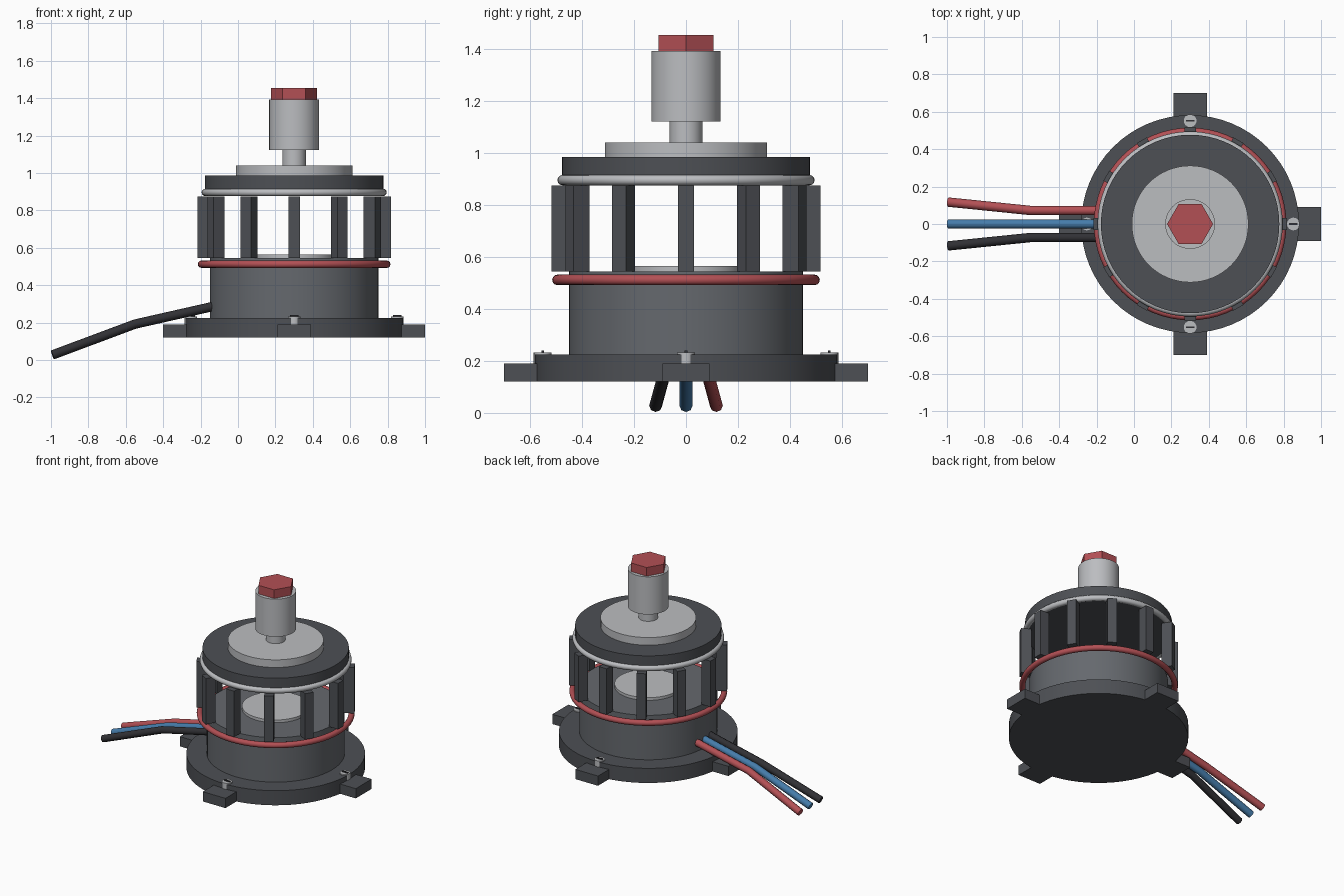
import bpy
import math
from mathutils import Vector

if "Cube" in bpy.data.objects:
    bpy.data.objects.remove(bpy.data.objects["Cube"])

CX = 0.3  # motor axis


def material(name, rgb):
    m = bpy.data.materials.new(name)
    m.diffuse_color = (*rgb, 1)
    m.use_nodes = True
    m.node_tree.nodes["Principled BSDF"].inputs["Base Color"].default_value = m.diffuse_color
    return m


RED = material("red", (0.45, 0.08, 0.09))
BLUE = material("blue", (0.06, 0.2, 0.4))
BLACK = material("black", (0.03, 0.03, 0.035))
DARK = material("dark_grey", (0.075, 0.08, 0.09))
MID = material("mid_grey", (0.13, 0.14, 0.155))
SILVER = material("silver", (0.5, 0.51, 0.53))


def finish(name, mat, smooth=True):
    ob = bpy.context.object
    ob.name = name
    ob.data.materials.append(mat)
    if smooth:
        bpy.ops.object.shade_smooth_by_angle(angle=math.radians(40))
    return ob


def cylinder(name, r, z0, z1, mat, x=CX, y=0, sides=64):
    bpy.ops.mesh.primitive_cylinder_add(vertices=sides, radius=r, depth=z1 - z0,
                                        location=(x, y, (z0 + z1) / 2))
    return finish(name, mat, sides > 8)


def ring(name, major, minor, z, mat):
    bpy.ops.mesh.primitive_torus_add(major_radius=major, minor_radius=minor, major_segments=64,
                                     minor_segments=12, location=(CX, 0, z))
    return finish(name, mat)


def box(name, size, radius, z, angle, mat):
    # box placed at a radius around the axis and turned to face outwards
    bpy.ops.mesh.primitive_cube_add(
        size=1, location=(CX + radius * math.cos(angle), radius * math.sin(angle), z),
        rotation=(0, 0, angle))
    ob = finish(name, mat, False)
    ob.scale = size
    return ob


def wire(name, points, r, mat):
    curve = bpy.data.curves.new(name, 'CURVE')
    curve.dimensions = '3D'
    curve.bevel_depth = r
    curve.bevel_resolution = 2
    curve.use_fill_caps = True
    spline = curve.splines.new('POLY')
    spline.points.add(len(points) - 1)
    for p, co in zip(spline.points, points):
        p.co = (*co, 1)
    curve.materials.append(mat)
    ob = bpy.data.objects.new(name, curve)
    bpy.context.collection.objects.link(ob)


# base and lower housing
cylinder("base_flange", 0.582, 0.12, 0.225, DARK)
cylinder("lower_housing", 0.45, 0.22, 0.545, MID)
cylinder("lower_bearing", 0.22, 0.53, 0.565, SILVER)
ring("red_seal_ring", 0.495, 0.02, 0.512, RED)

# mounting tabs and slotted screws
for i in range(4):
    a = i * math.pi / 2
    box(f"mounting_tab_{i}", (0.2, 0.18, 0.07), 0.6, 0.155, a, DARK)
    sx, sy = CX + 0.552 * math.cos(a), 0.552 * math.sin(a)
    cylinder(f"screw_{i}", 0.034, 0.185, 0.233, SILVER, sx, sy, 24)
    slot = box(f"screw_slot_{i}", (0.045, 0.01, 0.012), 0.552, 0.234, a, BLACK)
    slot.rotation_euler.z = 0

# cage posts
for i in range(12):
    box(f"cage_post_{i}", (0.07, 0.062, 0.33), 0.482, 0.71, i * math.pi / 6, DARK)

# top cap, shaft and nut
cylinder("top_cap", 0.477, 0.88, 0.985, DARK)
ring("silver_ring", 0.475, 0.02, 0.896, SILVER)
cylinder("top_plate", 0.312, 0.98, 1.04, SILVER)
cylinder("shaft", 0.063, 1.03, 1.13, SILVER, sides=32)
cylinder("collar", 0.133, 1.122, 1.393, SILVER, sides=48)
nut = cylinder("hex_nut", 0.123, 1.39, 1.455, RED, sides=6)
nut.rotation_euler.z = math.pi / 2

# three wires leaving the housing
for name, s, mat in (("red_wire", 1, RED), ("blue_wire", 0, BLUE), ("black_wire", -1, BLACK)):
    wire(name, [(-0.13, 0.072 * s, 0.287), (-0.55, 0.072 * s, 0.192), (-0.992, 0.117 * s, 0.027)],
         0.025, mat)
